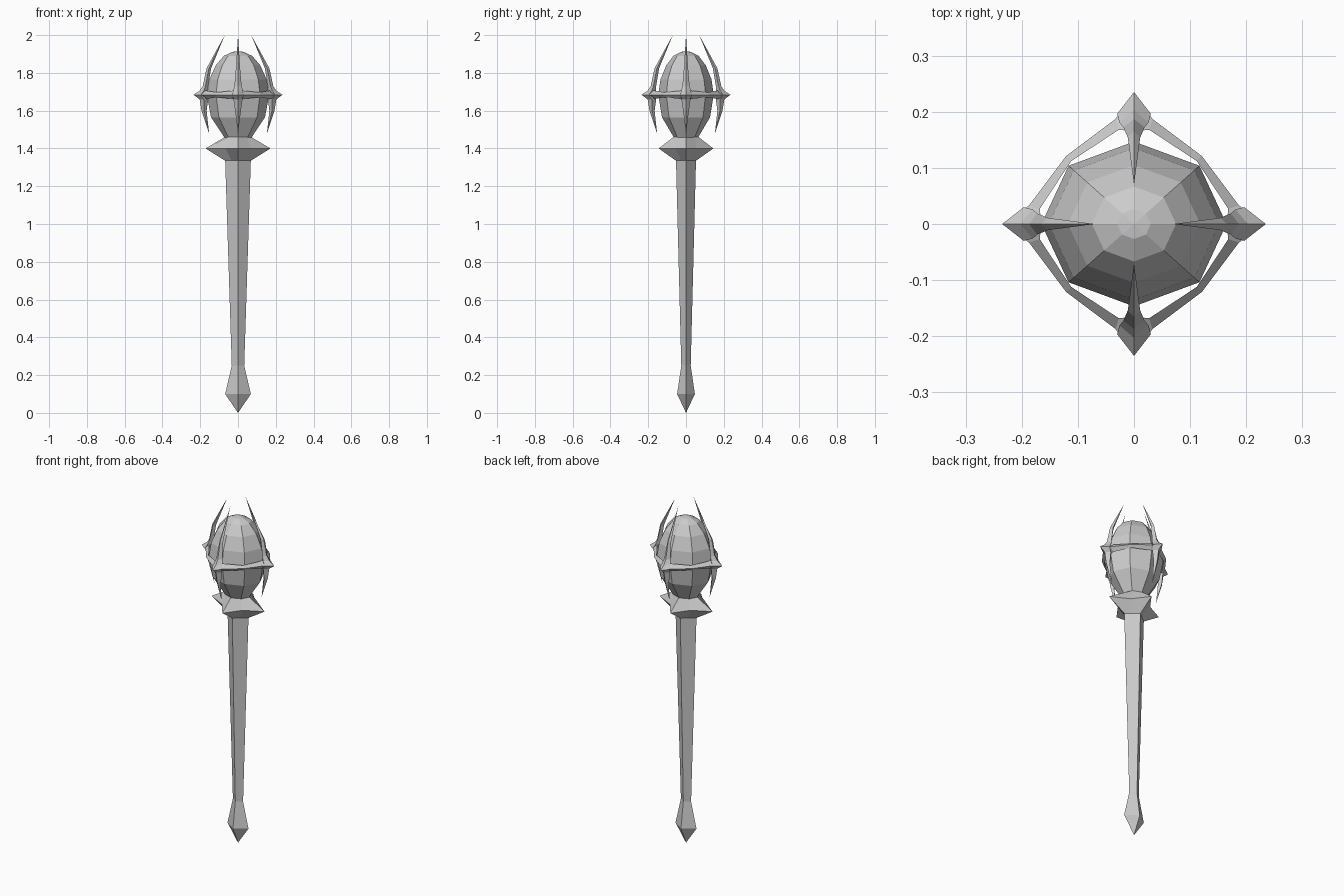
import bpy, bmesh
from math import sin, cos, pi
from mathutils import Matrix

cube = bpy.data.objects.get("Cube")
if cube:
    bpy.data.objects.remove(cube)

grey = bpy.data.materials.new("plain_grey")
grey.use_nodes = True
grey.diffuse_color = (0.6, 0.6, 0.6, 1)
grey.node_tree.nodes["Principled BSDF"].inputs["Base Color"].default_value = (0.6, 0.6, 0.6, 1)


def loft(name, rings, closed=False, turn=0):
    """Skin closed loops of points; single-point rings become tips."""
    bm = bmesh.new()
    loops = [[bm.verts.new(p) for p in ring] for ring in rings]
    pairs = list(zip(loops, loops[1:]))
    if closed:
        pairs.append((loops[-1], loops[0]))
    for a, b in pairs:
        n = max(len(a), len(b))
        for i in range(n):
            j = (i + 1) % n
            quad = [a[i % len(a)], a[j % len(a)], b[j % len(b)], b[i % len(b)]]
            bm.faces.new(list(dict.fromkeys(quad)))
    if not closed:
        for end in (loops[0], loops[-1]):
            if len(end) > 2:
                bm.faces.new(end)
    bmesh.ops.rotate(bm, verts=bm.verts, matrix=Matrix.Rotation(turn, 3, 'Z'))
    bmesh.ops.recalc_face_normals(bm, faces=bm.faces)
    mesh = bpy.data.meshes.new(name)
    bm.to_mesh(mesh)
    bm.free()
    mesh.materials.append(grey)
    obj = bpy.data.objects.new(name, mesh)
    bpy.context.collection.objects.link(obj)
    return obj


def oval(rx, ry, z, n):
    if rx == 0:
        return [(0, 0, z)]
    return [(rx * cos(2 * pi * i / n), ry * sin(2 * pi * i / n), z) for i in range(n)]


def star(rx, ry, mx, my, z):
    """Eight points: four on the axes, four on the diagonals."""
    return [(rx, 0, z), (mx, my, z), (0, ry, z), (-mx, my, z),
            (-rx, 0, z), (-mx, -my, z), (0, -ry, z), (mx, -my, z)]


# Four-sided handle with pointed pommel
loft("handle", [oval(*p, 4) for p in (
    (0, 0, 0), (0.068, 0.047, 0.10), (0.033, 0.025, 0.25), (0.068, 0.053, 1.34))])

# Four-pointed star collar
loft("collar", [star(0.068, 0.053, 0.034, 0.0265, 1.335),
                star(0.172, 0.145, 0.066, 0.055, 1.40),
                star(0.07, 0.067, 0.05, 0.047, 1.46)])

# Faceted egg-shaped head
egg = ((0.07, 1.455), (0.143, 1.565), (0.165, 1.685), (0.152, 1.765),
       (0.118, 1.84), (0.075, 1.89), (0.03, 1.911), (0, 1.915))
loft("egg_head", [oval(r, r * 0.89, z, 8) for r, z in egg])

# Angular ring around the head, triangular in section
outer = [(0.235, 0), (0.187, 0.033), (0.121, 0.121), (0.033, 0.187)]
inner = [(0.165, 0), (0.168, 0.027), (0.112, 0.112), (0.027, 0.168)]
heights = (0.024, 0.022, 0.013, 0.022)
sections = []
for q in range(4):
    c, s = round(cos(q * pi / 2)), round(sin(q * pi / 2))
    for (ox, oy), (ix, iy), h in zip(outer, inner, heights):
        px, py = c * ix - s * iy, s * ix + c * iy
        sections.append([(c * ox - s * oy, s * ox + c * oy, 1.684),
                         (px, py, 1.684 + h), (px, py, 1.684 - h)])
loft("ring", sections, closed=True)

# Claws: height, outer ridge, inner ridge, half width
claw = ((1.60, 0.193, 0.166, 0.015), (1.66, 0.203, 0.158, 0.024),
        (1.684, 0.235, 0.158, 0.030), (1.706, 0.203, 0.158, 0.026),
        (1.73, 0.187, 0.158, 0.019), (1.825, 0.166, 0.142, 0.011))
rings = [[(0.153, 0, 1.48)]]
for z, out, inn, w in claw:
    mid = (out + inn) / 2
    rings.append([(out, 0, z), (mid, w, z), (inn, 0, z), (mid, -w, z)])
rings.append([(0.07, 0, 2.0)])
for k, side in enumerate(("left", "back", "right", "front")):
    loft(side + "_claw", rings, turn=k * pi / 2)
